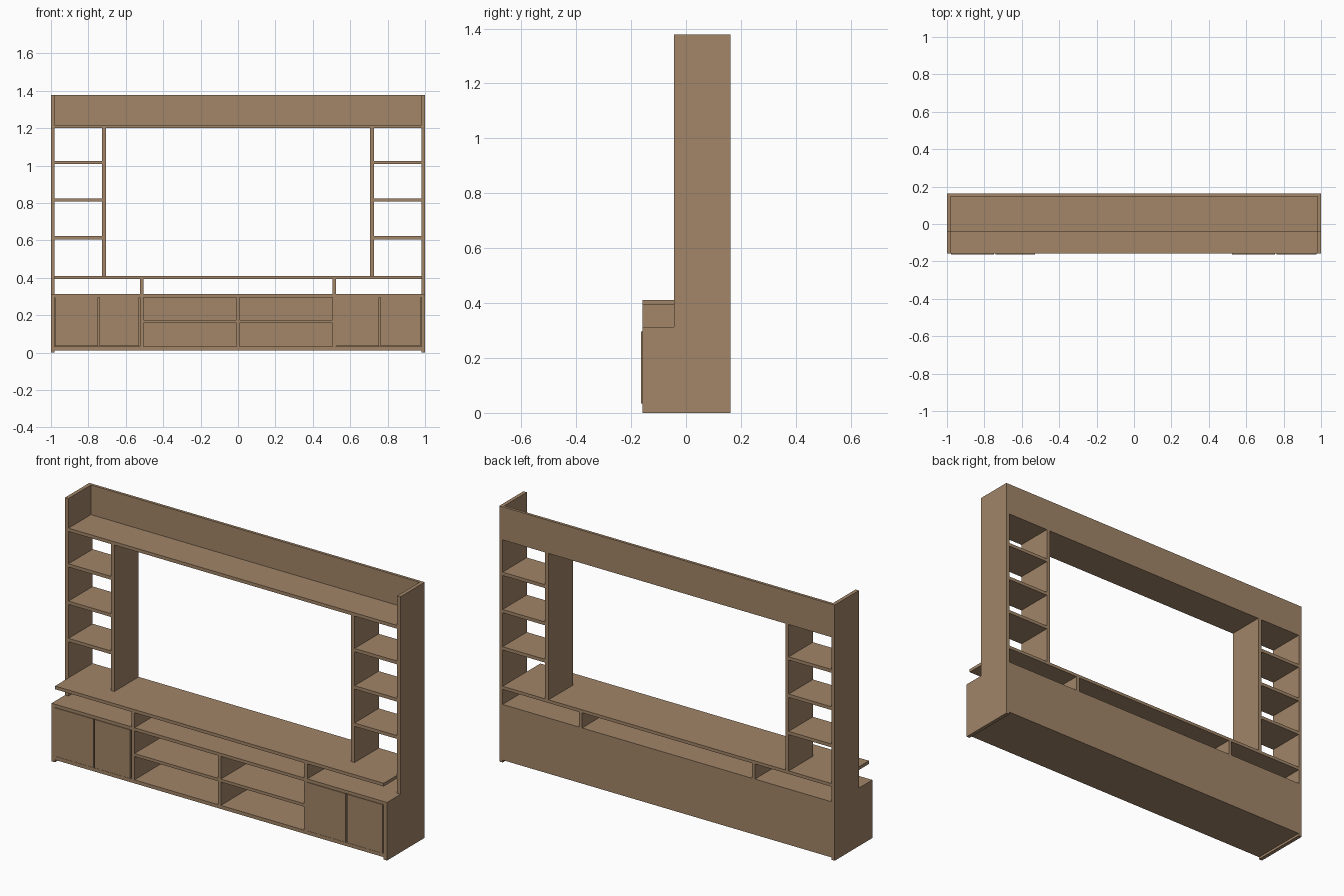
import bpy, bmesh

if "Cube" in bpy.data.objects:
    bpy.data.objects.remove(bpy.data.objects["Cube"])

wood = bpy.data.materials.new("brown wood")
wood.diffuse_color = (0.36, 0.235, 0.14, 1)
wood.use_nodes = True
wood.node_tree.nodes["Principled BSDF"].inputs["Base Color"].default_value = wood.diffuse_color


def board(name, x, y, z):
    """Box panel from (min, max) ranges on each axis."""
    bm = bmesh.new()
    bmesh.ops.create_cube(bm, size=1)
    for v in bm.verts:
        v.co = [r[0] if c < 0 else r[1] for c, r in zip(v.co, (x, y, z))]
    me = bpy.data.meshes.new(name)
    bm.to_mesh(me)
    bm.free()
    me.materials.append(wood)
    ob = bpy.data.objects.new(name, me)
    bpy.context.collection.objects.link(ob)
    return ob


def pair(name, x, y, z):
    """Same board on the left and right."""
    board("right_" + name, x, y, z)
    board("left_" + name, (-x[1], -x[0]), y, z)


FRONT, BACK, UP_FRONT, PANEL = -0.159, 0.162, -0.044, 0.147
IN = 0.98
deep, shallow, rear = (FRONT, BACK), (UP_FRONT, BACK), (PANEL, BACK)
inner = (FRONT, PANEL)

# Lower cabinet carcass
pair("lower_side", (IN, 1), deep, (0, 0.313))
board("bottom_board", (-IN, IN), deep, (0.013, 0.032))
board("lower_top", (-IN, IN), deep, (0.296, 0.313))
board("lower_back", (-IN, IN), rear, (0.032, 0.296))
pair("lower_divider", (0.506, 0.525), inner, (0.032, 0.296))
board("centre_divider", (-0.009, 0.009), inner, (0.032, 0.296))
pair("niche_shelf", (0.009, 0.506), inner, (0.158, 0.174))

# Doors stand slightly proud of the carcass
for x0, x1 in ((-0.978, -0.749), (-0.741, -0.53), (0.525, 0.755), (0.763, 0.975)):
    board("door", (x0, x1), (-0.163, -0.148), (0.035, 0.296))

# Raised media shelf on short supports
pair("shelf_support", (0.506, 0.525), deep, (0.313, 0.394))
board("media_shelf", (-IN, IN), deep, (0.394, 0.411))

# Upper frame
pair("upper_side", (IN, 1), shallow, (0.313, 1.378))
pair("inner_upright", (0.706, 0.726), shallow, (0.411, 1.2))
board("top_shelf", (-IN, IN), shallow, (1.2, 1.218))
board("top_back", (-IN, IN), rear, (1.218, 1.378))

# Small side shelves
for z in (0.606, 0.807, 1.008):
    pair("side_shelf", (0.726, IN), shallow, (z, z + 0.018))
